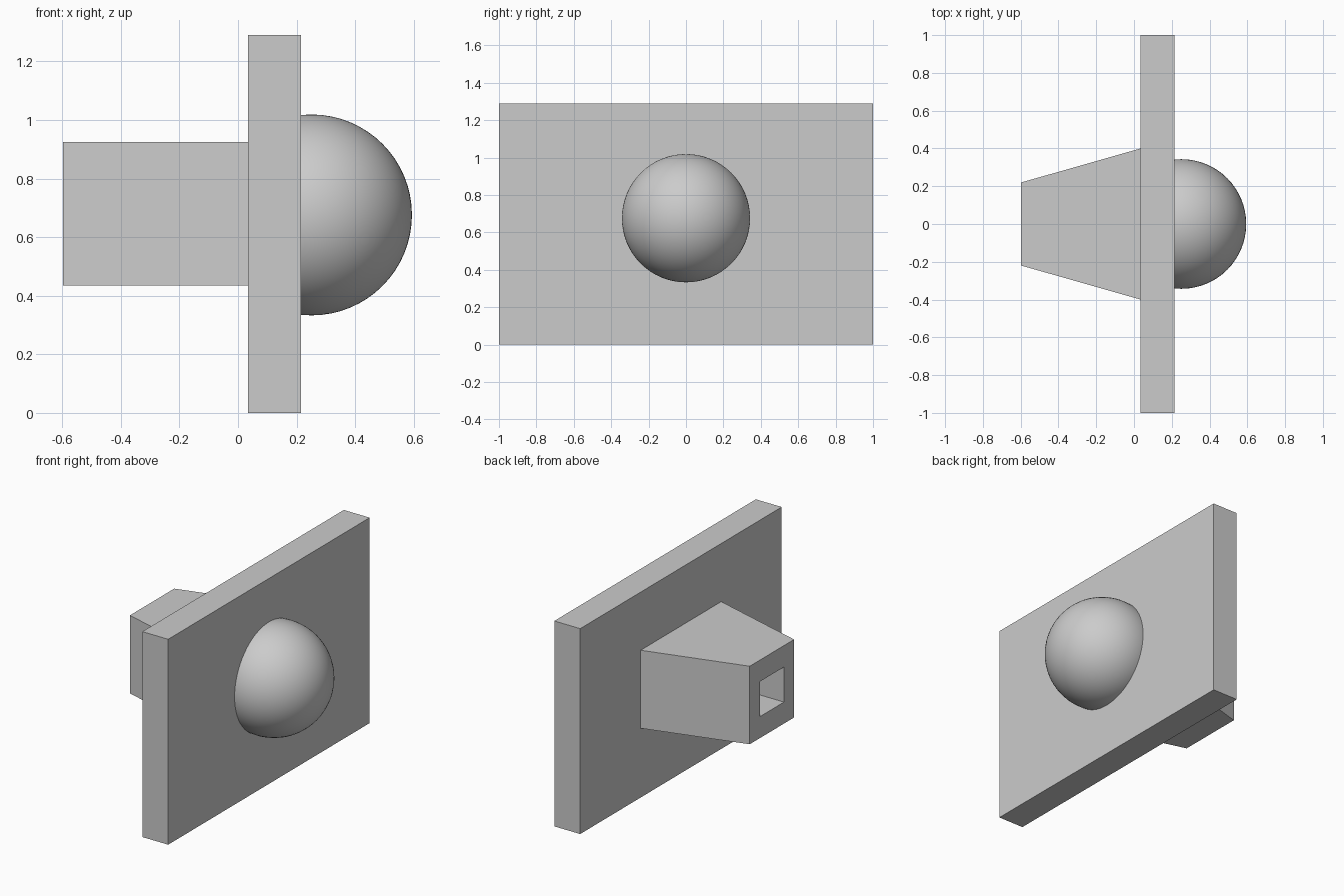
import bpy
import bmesh
from mathutils import Vector

default = bpy.data.objects.get("Cube")
if default:
    bpy.data.objects.remove(default, do_unlink=True)

grey = bpy.data.materials.new("light_grey")
grey.use_nodes = True
colour = (0.6, 0.6, 0.6, 1)
grey.diffuse_color = colour
grey.node_tree.nodes["Principled BSDF"].inputs["Base Color"].default_value = colour

MID_Z = 0.68
PLATE_BACK, PLATE_FRONT = 0.035, 0.215


def add_object(name, bm):
    bmesh.ops.recalc_face_normals(bm, faces=bm.faces[:])
    mesh = bpy.data.meshes.new(name)
    bm.to_mesh(mesh)
    bm.free()
    mesh.materials.append(grey)
    obj = bpy.data.objects.new(name, mesh)
    bpy.context.collection.objects.link(obj)
    return obj


def box(low, high):
    bm = bmesh.new()
    bmesh.ops.create_cube(bm, size=1)
    low, high = Vector(low), Vector(high)
    for v in bm.verts:
        v.co = (low + high) / 2 + v.co * (high - low)
    return bm


# Upright plate
add_object("plate", box((PLATE_BACK, -1, 0), (PLATE_FRONT, 1, 1.29)))

# Tapered socket, narrowing away from the plate
END_X = -0.597
bm = box((END_X, -0.4, 0.435), (PLATE_BACK, 0.4, 0.925))
for v in bm.verts:
    if v.co.x < 0:
        v.co.y *= 0.55

# Square hole sunk into the narrow end
end = min(bm.faces, key=lambda f: f.calc_center_median().x)
bmesh.ops.inset_region(bm, faces=[end], thickness=0.05)
for v in end.verts:
    v.co.x = END_X
    v.co.y = 0.12 if v.co.y > 0 else -0.12
    v.co.z = MID_Z + (0.11 if v.co.z > MID_Z else -0.11)
floor = bmesh.ops.extrude_discrete_faces(bm, faces=[end])["faces"][0]
for v in floor.verts:
    v.co.x = PLATE_BACK - 0.005
add_object("socket", bm)

# Round dome, cut off flush inside the plate
bm = bmesh.new()
bmesh.ops.create_uvsphere(bm, u_segments=64, v_segments=32, radius=0.343)
bmesh.ops.translate(bm, verts=bm.verts[:], vec=(0.251, 0, 0.676))
cut = bmesh.ops.bisect_plane(bm, geom=bm.verts[:] + bm.edges[:] + bm.faces[:],
                             plane_co=(PLATE_FRONT - 0.01, 0, 0),
                             plane_no=(1, 0, 0), clear_inner=True)
rim = [e for e in cut["geom_cut"] if isinstance(e, bmesh.types.BMEdge)]
bmesh.ops.holes_fill(bm, edges=rim, sides=0)
dome = add_object("dome", bm)
bpy.context.view_layer.objects.active = dome
dome.select_set(True)
bpy.ops.object.shade_smooth_by_angle()
